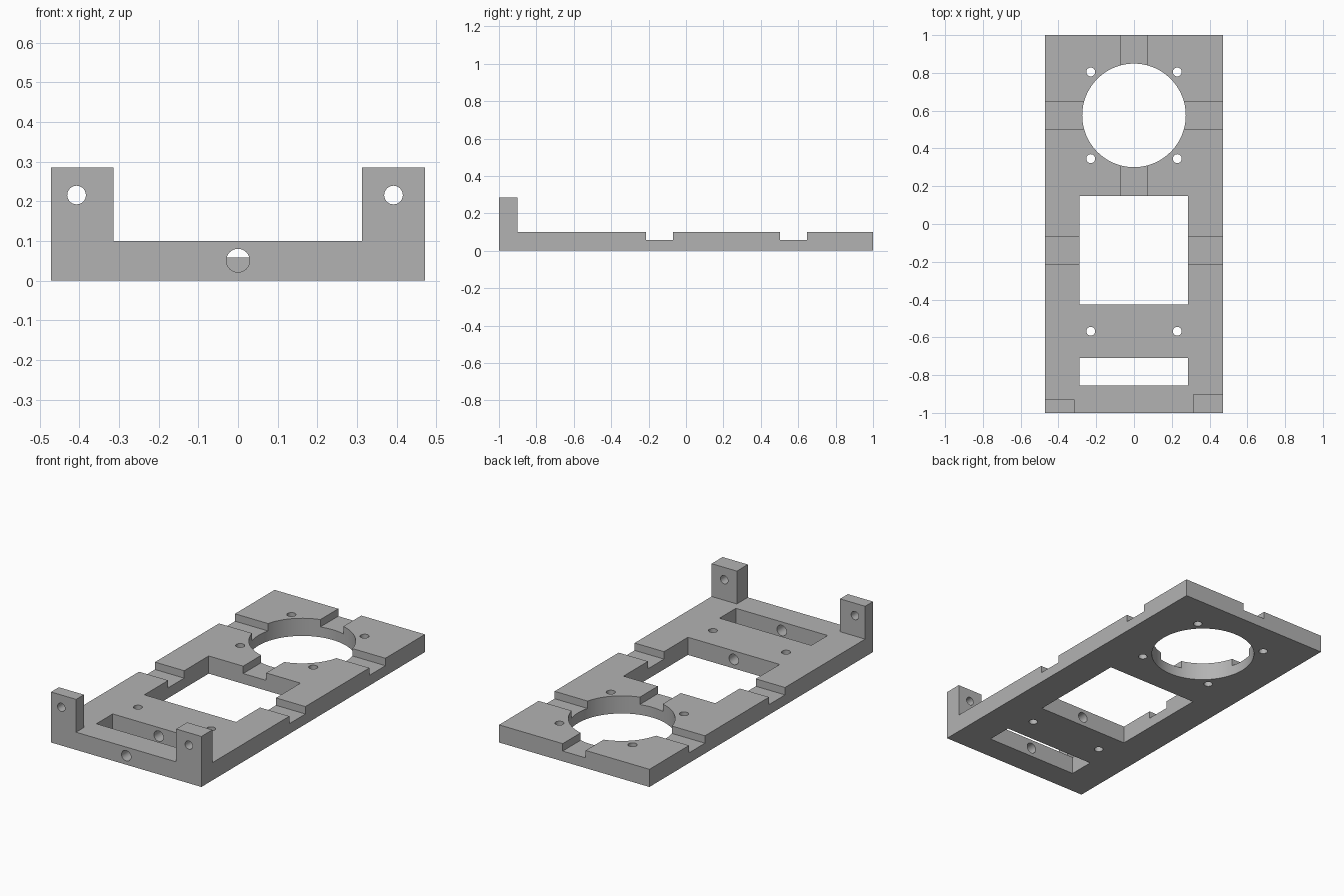
import bpy
from math import radians

cube = bpy.data.objects.get("Cube")
if cube:
    bpy.data.objects.remove(cube, do_unlink=True)

grey = bpy.data.materials.new("plain grey")
grey.use_nodes = True
colour = (0.45, 0.45, 0.45, 1)
grey.diffuse_color = colour
grey.node_tree.nodes["Principled BSDF"].inputs["Base Color"].default_value = colour


def box(name, x0, x1, y0, y1, z0, z1):
    bpy.ops.mesh.primitive_cube_add(size=1, location=((x0 + x1) / 2, (y0 + y1) / 2, (z0 + z1) / 2))
    ob = bpy.context.object
    ob.name = name
    ob.scale = (x1 - x0, y1 - y0, z1 - z0)
    bpy.ops.object.transform_apply(location=True, rotation=True, scale=True)
    ob.data.materials.append(grey)
    return ob


def rod(name, centre, radius, length, along_y=False, sides=32):
    bpy.ops.mesh.primitive_cylinder_add(vertices=sides, radius=radius, depth=length, location=centre,
                                        rotation=(radians(90) if along_y else 0, 0, 0))
    ob = bpy.context.object
    ob.name = name
    bpy.ops.object.transform_apply(location=True, rotation=True, scale=True)
    ob.data.materials.append(grey)
    return ob


def cut(body, cutter):
    mod = body.modifiers.new(cutter.name, 'BOOLEAN')
    mod.operation, mod.solver, mod.object = 'DIFFERENCE', 'EXACT', cutter
    cutter.hide_render = True
    bpy.context.view_layer.objects.active = body
    bpy.ops.object.modifier_apply(modifier=mod.name)
    bpy.data.objects.remove(cutter, do_unlink=True)


W, TOP, POST, FLOOR = 0.471, 0.1, 0.286, 0.058
HIGH = 0.5

# Solid block, cut down to a plate with two unequal front posts
plate = box("mounting_plate", -W, W, -1, 1, 0, POST)
cut(plate, box("above_plate", -1, 1, -0.902, 2, TOP, HIGH))
cut(plate, box("between_posts", -0.314, 0.313, -2, 0, TOP, HIGH))
cut(plate, box("behind_thin_post", -1, 0, -0.93, 0, TOP, HIGH))

# Shallow channels across the plate and along the rear half
cut(plate, box("rear_channel", -1, 1, 0.503, 0.646, FLOOR, HIGH))
cut(plate, box("middle_channel", -1, 1, -0.213, -0.07, FLOOR, HIGH))
cut(plate, box("long_channel", -0.072, 0.072, 0, 2, FLOOR, HIGH))

# Large openings
cut(plate, box("square_window", -0.288, 0.287, -0.427, 0.149, -1, 1))
cut(plate, box("front_slot", -0.288, 0.287, -0.856, -0.71, -1, 1))
cut(plate, rod("round_opening", (0, 0.575, 0), 0.274, 2, sides=96))

# Vertical screw holes
for y in (0.805, 0.346, -0.568):
    for x in (-0.229, 0.229):
        cut(plate, rod("screw_hole", (x, y, 0), 0.0235, 2))

# Holes through the posts, and the wire hole through the front bars
for x in (-0.407, 0.392):
    cut(plate, rod("post_hole", (x, -1, 0.216), 0.0235, 0.5, along_y=True))
cut(plate, rod("wire_hole", (0, -0.7, 0.051), 0.0295, 0.9, along_y=True))

# Smooth hole walls, sharp edges elsewhere
bpy.ops.object.select_all(action='DESELECT')
plate.select_set(True)
bpy.context.view_layer.objects.active = plate
bpy.ops.object.shade_smooth_by_angle(angle=radians(30))
